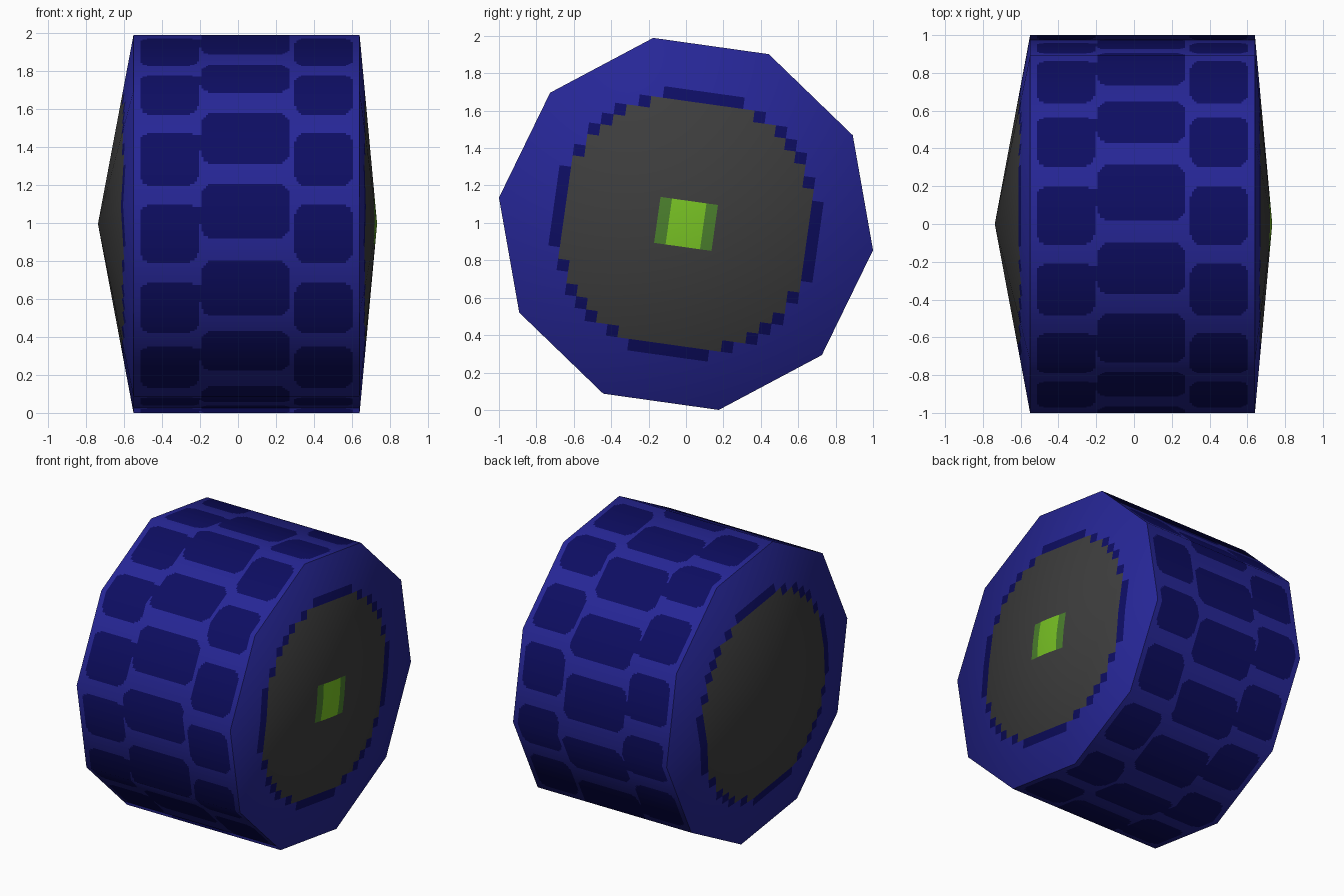
import bpy, bmesh, math
from mathutils import Vector

if "Cube" in bpy.data.objects:
    bpy.data.objects.remove(bpy.data.objects["Cube"])

TILT = math.radians(8)
R = 1 / math.cos(TILT)               # corner radius of the ten-sided wheel
CZ = R * math.sin(math.radians(100)) # axle height
X0, X1 = -0.55, 0.64                 # rims
SIDE = 2 * R * math.sin(math.radians(18))
T = 0.062                            # block size of the stepped side markings


def material(name, rgb):
    m = bpy.data.materials.new(name)
    lin = [((v / 255 + 0.055) / 1.055) ** 2.4 if v > 10 else v / 255 / 12.92 for v in rgb]
    m.diffuse_color = (*lin, 1)
    m.use_nodes = True
    m.node_tree.nodes["Principled BSDF"].inputs["Base Color"].default_value = m.diffuse_color
    return m


MATS = [material("blue", (38, 38, 150)), material("dark blue", (13, 13, 98)),
        material("dark grey", (61, 61, 61)), material("lime", (120, 194, 36)),
        material("green", (75, 127, 45))]
BLUE, DARK, GREY, LIME, GREEN = range(5)


def world(x, a, b):
    """Wheel coordinates (a, b across the axle) to world, with the 8 degree tilt."""
    c, s = math.cos(TILT), math.sin(TILT)
    return Vector((x, a * c + b * s, CZ - a * s + b * c))


def finish(name, bm, outward):
    """Orient the faces, make the object and give it soft rounded normals."""
    bm.normal_update()
    for f in bm.faces:
        if f.normal.dot(outward(f.calc_center_median())) < 0:
            f.normal_flip()
        f.smooth = True
    me = bpy.data.meshes.new(name)
    bm.to_mesh(me)
    bm.free()
    for m in MATS:
        me.materials.append(m)
    ob = bpy.data.objects.new(name, me)
    bpy.context.collection.objects.link(ob)
    me.normals_split_custom_set_from_vertices([outward(v.co).normalized() for v in me.vertices])


def corner(i):
    t = math.pi - math.radians(36) * i
    return Vector((R * math.cos(t), R * math.sin(t)))


def in_block(x, u, xc, hx, uc, hv, r=0.075):
    """Inside a rounded block; blocks repeat fifteen times round the wheel."""
    pitch = 10 / 15
    v = ((u - uc + pitch / 2) % pitch - pitch / 2) * SIDE
    dx, dv = abs(x - xc) - hx + r, abs(v) - hv + r
    return math.hypot(max(dx, 0), max(dv, 0)) + min(max(dx, dv), 0) < r


def tread_colour(x, u):
    if (in_block(x, u, -0.364, 0.155, 0.355, 0.16) or in_block(x, u, 0.037, 0.234, 0.55, 0.153)
            or in_block(x, u, 0.452, 0.155, 0.355, 0.16)
            or in_block(x, u, -0.2, 0.04, 0.515, 0.045, 0.005)):
        return DARK
    return BLUE


# Tread: ten flat sides, finely gridded so the blocks can be coloured by rule
def tread(nx=100, nu=48):
    bm = bmesh.new()
    rows = []
    for j in range(nu * 10):
        i, f = divmod(j, nu)
        p = corner(i).lerp(corner(i + 1), f / nu)
        rows.append([bm.verts.new(world(X0 + (X1 - X0) * k / nx, *p)) for k in range(nx + 1)])
    for j, row in enumerate(rows):
        nxt = rows[(j + 1) % len(rows)]
        for k in range(nx):
            f = bm.faces.new((row[k], row[k + 1], nxt[k + 1], nxt[k]))
            f.material_index = tread_colour(X0 + (X1 - X0) * (k + 0.5) / nx, (j + 0.5) / nu)
    finish("tread", bm, lambda p: Vector((0, p.y, p.z - CZ)))


def side_colour(a, b, hub):
    if hub and abs(b) < 2 * T and abs(a) < 2.5 * T:
        return LIME if abs(a) < 1.5 * T else GREEN
    d = round(a / T) ** 2 + round(b / T) ** 2
    return GREY if d < 120 else DARK if d < 131 else BLUE


# Side wall: block grid cut to a decagon, then raised to a shallow cone
def side_wall(name, rim, apex, hub):
    bm = bmesh.new()
    bmesh.ops.create_grid(bm, x_segments=68, y_segments=68, size=17 * T)
    apothem = R * math.cos(math.radians(18))
    facets = [Vector((math.cos(t), math.sin(t), 0)) for t in
              (math.radians(18 + 36 * k) for k in range(10))]

    def cut(co, no, clear):
        bmesh.ops.bisect_plane(bm, geom=bm.verts[:] + bm.edges[:] + bm.faces[:], dist=1e-5,
                               plane_co=co, plane_no=no, clear_outer=clear)
    for n in facets:
        cut(n * apothem, n, True)
    for k in range(5):
        t = math.radians(36 * k + 90)
        cut((0, 0, 0), (math.cos(t), math.sin(t), 0), False)
    for f in bm.faces:
        c = f.calc_center_median()
        f.material_index = side_colour(c.x, c.y, hub)
    for v in bm.verts:
        h = max(n.dot(v.co) for n in facets) / apothem
        v.co = world(apex + (rim - apex) * h, v.co.x, v.co.y)
    sign = 1 if apex > rim else -1
    finish(name, bm, lambda p: Vector((sign, 0.6 * p.y, 0.6 * (p.z - CZ))))


tread()
side_wall("right_side_wall", X1, 0.732, True)
side_wall("left_side_wall", X0, -0.737, False)
